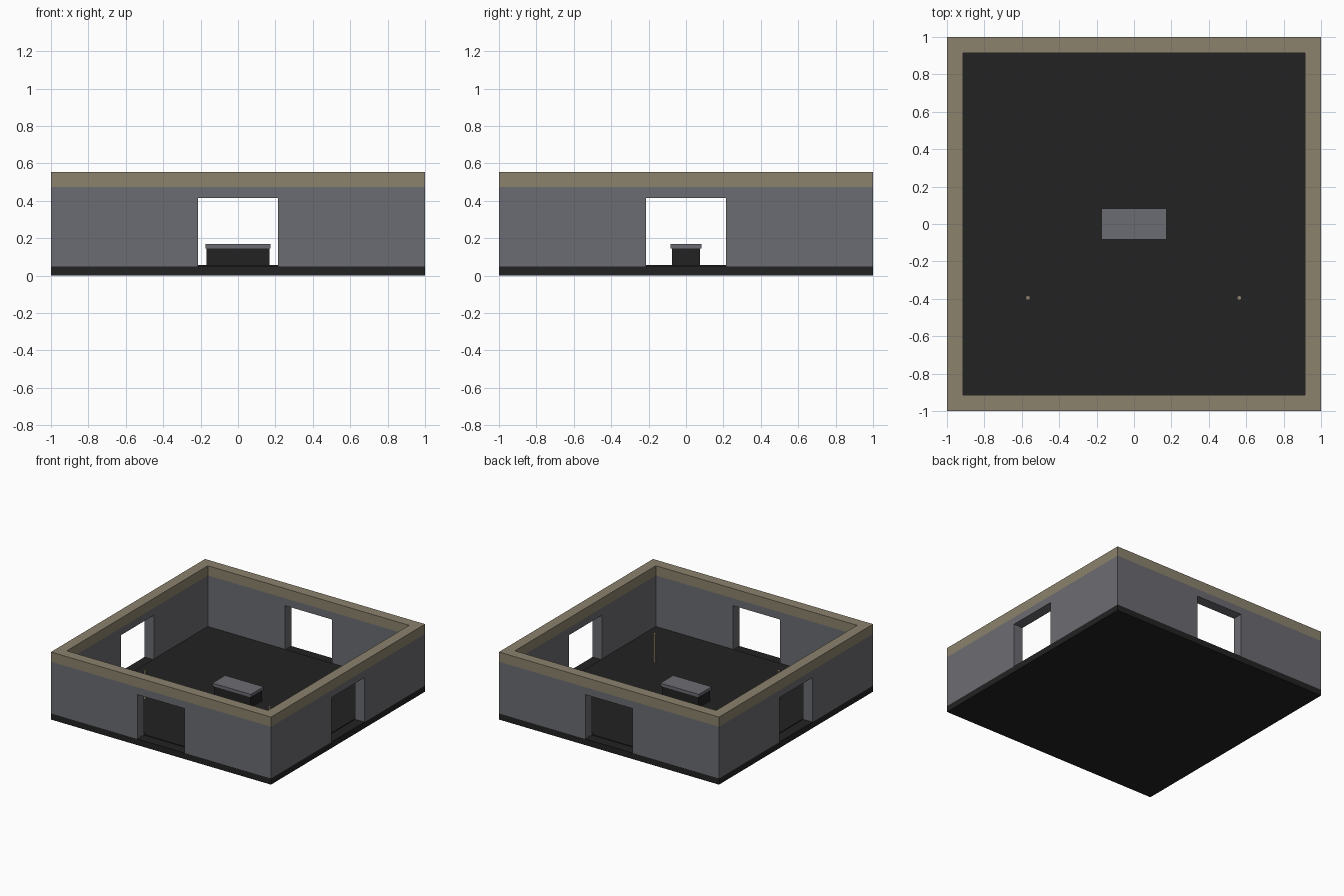
import bpy, bmesh
from math import pi
from mathutils import Matrix

if "Cube" in bpy.data.objects:
    bpy.data.objects.remove(bpy.data.objects["Cube"])


def material(name, color):
    m = bpy.data.materials.new(name)
    m.diffuse_color = (*color, 1)
    m.use_nodes = True
    m.node_tree.nodes["Principled BSDF"].inputs["Base Color"].default_value = m.diffuse_color
    return m


DARK = material("charcoal", (0.016, 0.016, 0.016))
GREY = material("slate grey", (0.148, 0.150, 0.168))
TAN = material("khaki tan", (0.26, 0.225, 0.155))

HALF, INNER = 1.0, 0.915


def finish(name, bm, mat):
    bmesh.ops.recalc_face_normals(bm, faces=bm.faces)
    me = bpy.data.meshes.new(name)
    bm.to_mesh(me)
    bm.free()
    me.materials.append(mat)
    ob = bpy.data.objects.new(name, me)
    bpy.context.collection.objects.link(ob)
    return ob


def box(name, sx, sy, z0, z1, mat):
    bm = bmesh.new()
    bmesh.ops.create_cube(bm, size=1)
    bmesh.ops.scale(bm, vec=(sx, sy, z1 - z0), verts=bm.verts)
    bmesh.ops.translate(bm, vec=(0, 0, (z0 + z1) / 2), verts=bm.verts)
    return finish(name, bm, mat)


def square_ring(name, outline, mat):
    """Wall elevation (x, z) given thickness, mitred, repeated on four sides."""
    bm = bmesh.new()
    n = len(outline)
    for k in range(4):
        rot = Matrix.Rotation(k * pi / 2, 3, 'Z')
        outer = [bm.verts.new(rot @ v) for v in
                 (Matrix.Identity(3) @ _vec(x, -HALF, z) for x, z in outline)]
        inner = [bm.verts.new(rot @ _vec(x / HALF * INNER if abs(x) == HALF else x, -INNER, z))
                 for x, z in outline]
        bm.faces.new(outer)
        bm.faces.new(inner[::-1])
        for i in range(n):
            j = (i + 1) % n
            # leave the mitred corners open so that the sides join
            if outline[i][0] == outline[j][0] and abs(outline[i][0]) == HALF:
                continue
            bm.faces.new((outer[i], inner[i], inner[j], outer[j]))
    bmesh.ops.remove_doubles(bm, verts=bm.verts, dist=1e-4)
    return finish(name, bm, mat)


def _vec(x, y, z):
    from mathutils import Vector
    return Vector((x, y, z))


# Floor slab and slightly raised inner floor
box("floor_slab", 2, 2, 0, 0.05, DARK)
box("inner_floor", 2 * INNER, 2 * INNER, 0.045, 0.056, DARK)

# Four walls, each with a central doorway
D, Z0, ZD, ZT = 0.215, 0.05, 0.415, 0.475
square_ring("walls", [(-1, Z0), (-D, Z0), (-D, ZD), (D, ZD),
                      (D, Z0), (1, Z0), (1, ZT), (-1, ZT)], GREY)

# Coping band on top of the walls
square_ring("wall_coping", [(-1, ZT), (1, ZT), (1, 0.555), (-1, 0.555)], TAN)

# Central block with a slab top
box("table_base", 0.335, 0.15, 0.05, 0.146, DARK)
box("table_top", 0.35, 0.166, 0.146, 0.17, GREY)

# Two thin posts
for side, x in (("left", -0.567), ("right", 0.563)):
    bm = bmesh.new()
    bmesh.ops.create_cone(bm, cap_ends=True, segments=8, radius1=0.013,
                          radius2=0.013, depth=0.24)
    bmesh.ops.translate(bm, vec=(x, -0.395, 0.172), verts=bm.verts)
    finish(side + "_post", bm, TAN)
